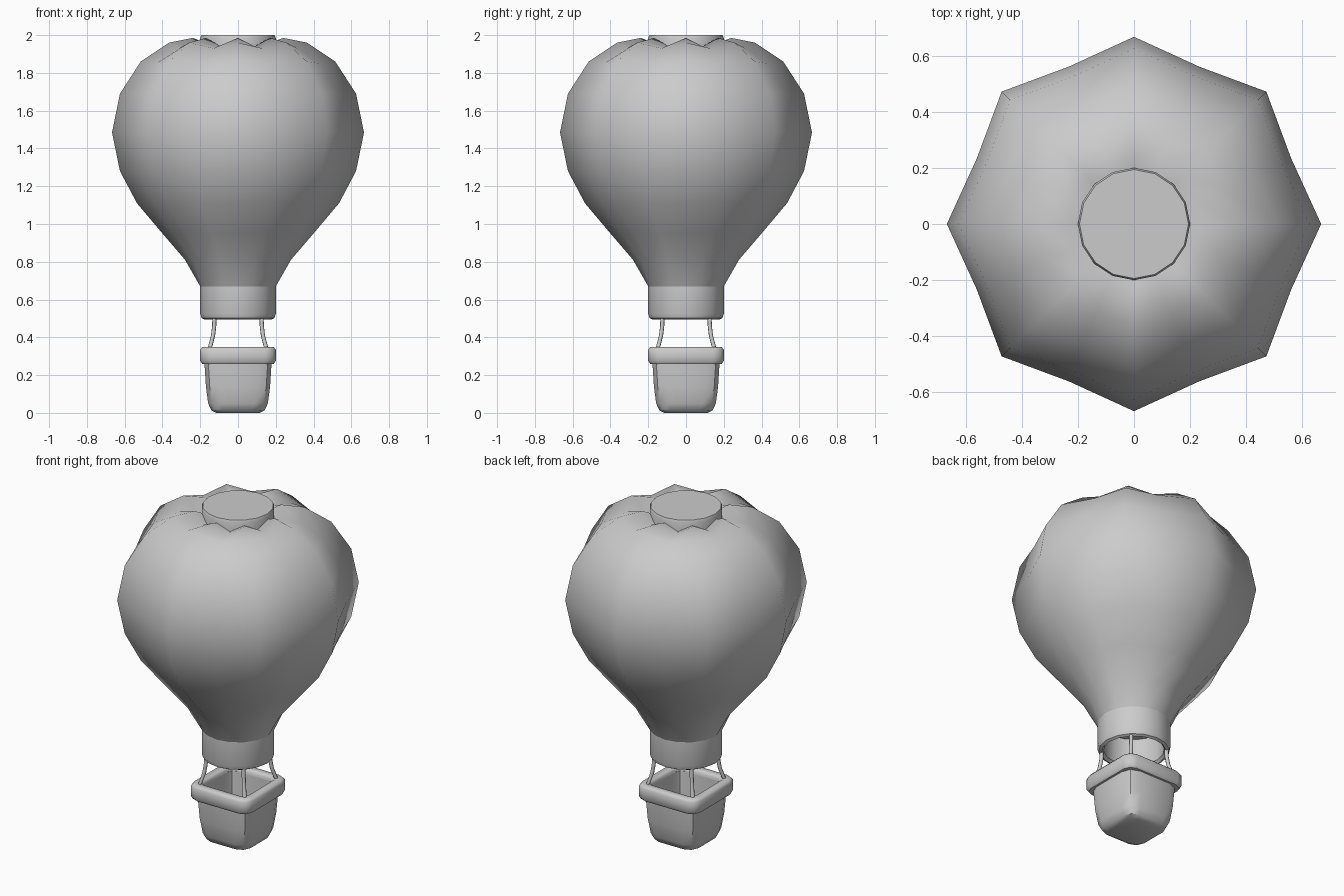
import bpy, bmesh, math
from mathutils import Vector

if "Cube" in bpy.data.objects:
    bpy.data.objects.remove(bpy.data.objects["Cube"])


def loft(name, rings, cap_start=False, cap_end=False, closed=False, angle=40):
    """Skin a list of equal-length point rings into one smooth mesh."""
    bm = bmesh.new()
    vr = [[bm.verts.new(p) for p in r] for r in rings]
    n = len(vr[0])
    pairs = list(zip(vr, vr[1:]))
    if closed:
        pairs.append((vr[-1], vr[0]))
    for a, b in pairs:
        for i in range(n):
            j = (i + 1) % n
            bm.faces.new((a[i], a[j], b[j], b[i]))
    if cap_start:
        bm.faces.new(vr[0][::-1])
    if cap_end:
        bm.faces.new(vr[-1])
    bmesh.ops.recalc_face_normals(bm, faces=bm.faces)
    me = bpy.data.meshes.new(name)
    bm.to_mesh(me)
    bm.free()
    ob = bpy.data.objects.new(name, me)
    bpy.context.collection.objects.link(ob)
    bpy.ops.object.select_all(action='DESELECT')
    bpy.context.view_layer.objects.active = ob
    ob.select_set(True)
    bpy.ops.object.shade_smooth_by_angle(angle=math.radians(angle))
    return ob


def circle(r, z, n=16):
    return [(r * math.cos(2 * math.pi * i / n), r * math.sin(2 * math.pi * i / n), z)
            for i in range(n)]


def gore_ring(r, z, k, dz):
    """16-sided ring: ridges on even points, valleys on odd points."""
    pts = []
    for i, (x, y, _) in enumerate(circle(r, z)):
        pts.append((x * k, y * k, z - dz) if i % 2 else (x, y, z))
    return pts


def square(h, z, rc):
    """Square ring with rounded corners, three points per corner."""
    pts = []
    for q in range(4):
        a0 = q * math.pi / 2
        sx, sy = [(1, 1), (-1, 1), (-1, -1), (1, -1)][q]
        for s in range(3):
            a = a0 + s * math.pi / 4
            pts.append((sx * (h - rc) + rc * math.cos(a),
                        sy * (h - rc) + rc * math.sin(a), z))
    return pts


# envelope: ridge radius, height, valley scale, valley drop
envelope = [(0.20, 0.67, 1.0, 0), (0.28, 0.81, 0.94, 0), (0.40, 0.95, 0.92, 0),
            (0.535, 1.11, 0.91, 0), (0.625, 1.28, 0.91, 0), (0.667, 1.485, 0.91, 0),
            (0.625, 1.69, 0.91, 0), (0.515, 1.86, 0.91, 0.01), (0.365, 1.96, 0.93, 0.03),
            (0.24, 1.985, 0.97, 0.045), (0.185, 1.965, 1.0, 0.035)]
loft("envelope", [gore_ring(*p) for p in envelope], True, True, angle=50)

# crown cap
loft("crown_cap", [circle(0.2, 1.91), circle(0.2, 1.985), circle(0.194, 2.0)], True, True)

# hollow skirt below the envelope
skirt = [(0.2, 0.67), (0.2, 0.525), (0.193, 0.503), (0.178, 0.495), (0.165, 0.51), (0.165, 0.67)]
loft("skirt", [circle(r, z) for r, z in skirt], closed=True)

# basket: outer wall up, inner wall down to the floor
basket = [(0.115, 0.0, 0.05), (0.14, 0.012, 0.06), (0.158, 0.05, 0.07), (0.17, 0.14, 0.07),
          (0.178, 0.27, 0.07), (0.178, 0.32, 0.07), (0.145, 0.32, 0.04), (0.135, 0.05, 0.04)]
loft("basket", [square(*p) for p in basket], True, True)

# padded rim
rim = [(0.19, 0.26), (0.2, 0.275), (0.2, 0.335), (0.19, 0.348), (0.155, 0.348),
       (0.145, 0.335), (0.145, 0.275), (0.155, 0.26)]
loft("basket_rim", [square(h, z, 0.055 - (0.2 - h) * 0.4) for h, z in rim], closed=True, angle=50)

# four bent ropes at the corners
path = [(0.124, 0.53), (0.126, 0.46), (0.132, 0.41), (0.15, 0.34)]
for sx, sy, tag in [(1, 1, "back_right"), (-1, 1, "back_left"),
                    (-1, -1, "front_left"), (1, -1, "front_right")]:
    rings = [[Vector((sx * d, sy * d, 0)) + Vector(p) for p in circle(0.011, z, 8)]
             for d, z in path]
    loft("rope_" + tag, rings, True, True, angle=50)
